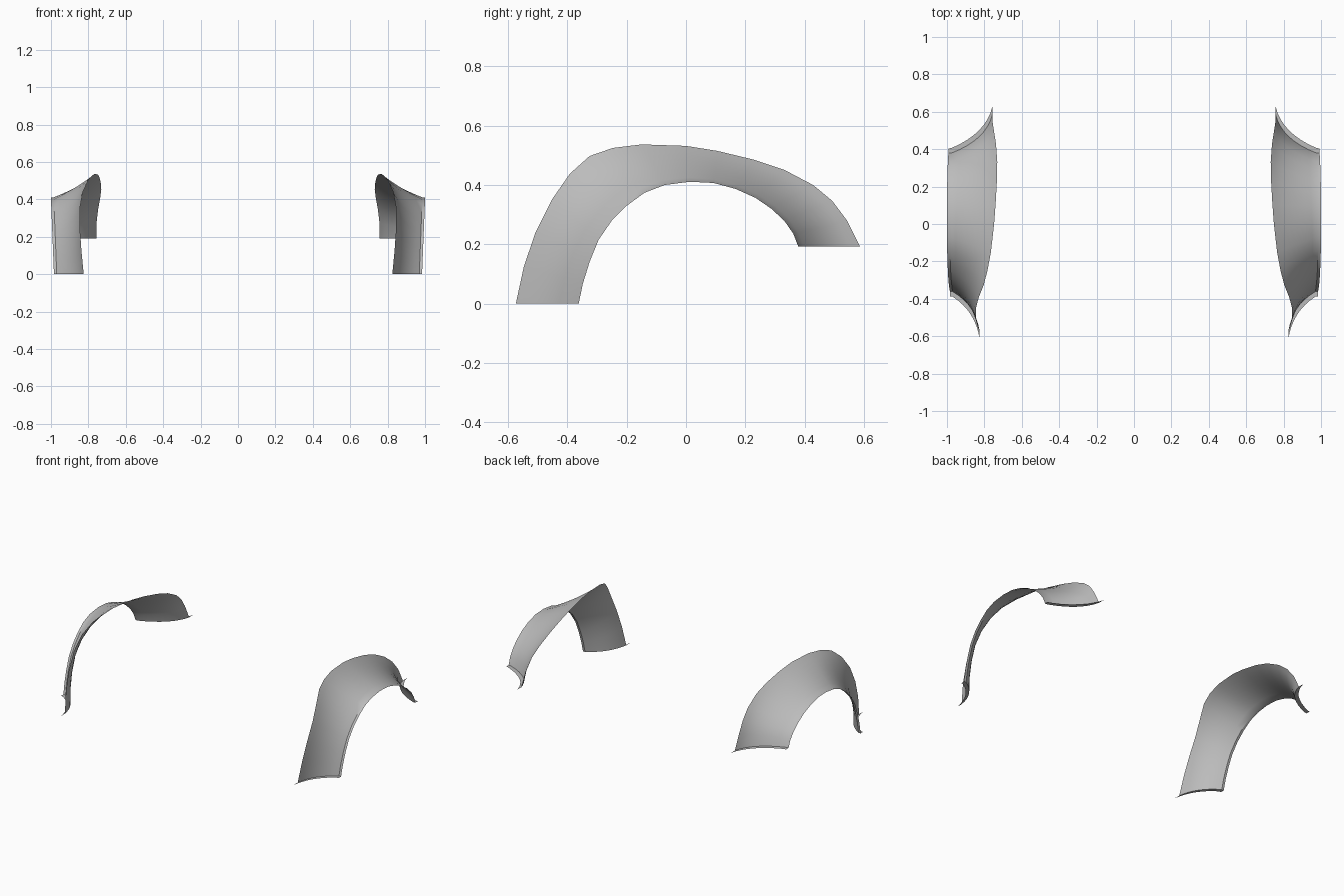
import bpy
import bmesh
from mathutils import Vector

cube = bpy.data.objects.get("Cube")
if cube:
    bpy.data.objects.remove(cube)

# Single grey finish
grey = bpy.data.materials.new("plain_grey")
grey.use_nodes = True
grey.diffuse_color = (0.5, 0.5, 0.5, 1)
grey.node_tree.nodes["Principled BSDF"].inputs["Base Color"].default_value = (0.5, 0.5, 0.5, 1)

# Wheel opening edge (y, z), front to rear
ARCH = [(-.362, 0), (-.348, .067), (-.325, .141), (-.295, .215), (-.251, .279), (-.2, .33),
        (-.14, .374), (-.072, .4), (.012, .411), (.093, .407), (.167, .387), (.234, .357),
        (.288, .32), (.332, .279), (.362, .236), (.379, .192)]
# Edge that meets the bodywork (x, y, z), front to rear
BODY = [(.825, -.574, 0), (.837, -.547, .125), (.845, -.507, .242), (.846, -.453, .35),
        (.83, -.392, .438), (.803, -.325, .498), (.783, -.247, .525), (.765, -.15, .537),
        (.748, 0, .532), (.74, .106, .515), (.733, .231, .485), (.731, .332, .451),
        (.738, .429, .4), (.748, .493, .347), (.756, .544, .279), (.757, .587, .192)]
STEPS = 8
LIP = .015


def section(i):
    """Concave cross-section from the wheel lip to the bodywork."""
    y, z = ARCH[i]
    start = Vector((.969 + .016 * min(z / .4, 1), y, z))
    end = Vector(BODY[i])
    bend = abs(2 * i / (len(ARCH) - 1) - 1)
    across, rise = .55 + .3 * bend, .46 - .12 * bend
    control = Vector((start.x + (end.x - start.x) * across,
                      start.y + (end.y - start.y) * rise,
                      start.z + (end.z - start.z) * rise))
    row = [start + Vector((LIP, 0, 0))]
    for k in range(STEPS + 1):
        t = k / STEPS
        row.append(start * (1 - t) ** 2 + control * 2 * t * (1 - t) + end * t * t)
    return row


def end_flange(row, direction):
    """Flat flange that turns outward at a cut end."""
    last = len(row) - 1
    return [p + Vector((0, direction * (.025 + .017 * k / last), 0)) for k, p in enumerate(row)]


def build_flare(name, side):
    rows = [section(i) for i in range(len(ARCH))]
    rows = [end_flange(rows[0], -1)] + rows + [end_flange(rows[-1], 1)]
    bm = bmesh.new()
    grid = [[bm.verts.new((p.x * side, p.y, p.z)) for p in row] for row in rows]
    for a, b in zip(grid, grid[1:]):
        for k in range(len(a) - 1):
            quad = [a[k], b[k], b[k + 1], a[k + 1]]
            bm.faces.new(quad if side > 0 else quad[::-1])
    mesh = bpy.data.meshes.new(name)
    bm.to_mesh(mesh)
    bm.free()
    mesh.materials.append(grey)
    obj = bpy.data.objects.new(name, mesh)
    bpy.context.collection.objects.link(obj)
    bpy.ops.object.select_all(action='DESELECT')
    obj.select_set(True)
    bpy.context.view_layer.objects.active = obj
    bpy.ops.object.shade_smooth_by_angle(angle=.6)


# Matching pair of wheel arch flares
build_flare("left_fender_flare", 1)
build_flare("right_fender_flare", -1)
